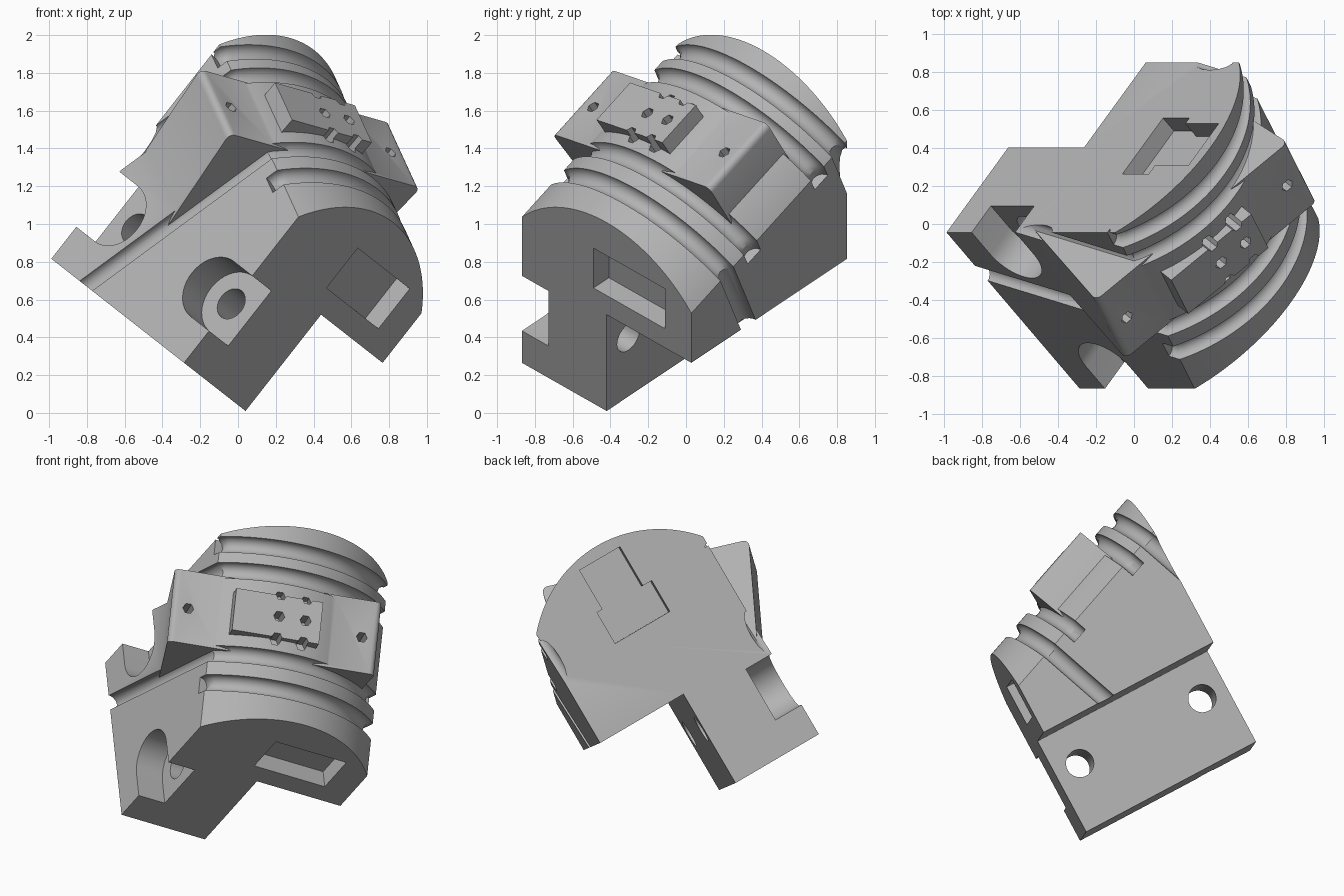
import bpy, bmesh, math
from mathutils import Matrix, Vector

if "Cube" in bpy.data.objects:
    bpy.data.objects.remove(bpy.data.objects["Cube"])

grey = bpy.data.materials.new("plain grey")
grey.use_nodes = True
grey.diffuse_color = (0.45, 0.45, 0.45, 1)
grey.node_tree.nodes["Principled BSDF"].inputs["Base Color"].default_value = (0.45, 0.45, 0.45, 1)

# Part frame: x across the body, y up the body, z along its length
LENGTH, RADIUS, HALF, RISE = 1.215, 0.83, 0.61, 0.46
TILT = math.atan2(RISE, LENGTH)
ARC = math.asin(HALF / RADIUS)
STRAIGHT = Matrix.Identity(4)
ACROSS = Matrix(((0, 0, 1, 0), (1, 0, 0, 0), (0, 1, 0, 0), (0, 0, 0, 1)))
BARREL = Matrix.Rotation(-TILT, 4, "X") @ Matrix.Translation((0, 0.355, 0))
SADDLE = BARREL @ Matrix.Rotation(math.radians(-18.5), 4, "Z")
HOLES = SADDLE @ Matrix(((1, 0, 0, 0), (0, 0, 1, 0), (0, 1, 0, 0), (0, 0, 0, 1)))


def finish(bm, name):
    bmesh.ops.recalc_face_normals(bm, faces=bm.faces)
    mesh = bpy.data.meshes.new(name)
    bm.to_mesh(mesh)
    bm.free()
    ob = bpy.data.objects.new(name, mesh)
    bpy.context.collection.objects.link(ob)
    return ob


def prism(name, points, low, high, frame=STRAIGHT, lift=None, round_above=None):
    """Extrude a profile; lift(y) moves the far end, round_above rounds high edges."""
    bm = bmesh.new()
    a = [bm.verts.new((x, y, low)) for x, y in points]
    b = [bm.verts.new((x, y + (lift(y) if lift else 0), high)) for x, y in points]
    bm.faces.new(a)
    bm.faces.new(b)
    for i in range(len(a)):
        j = (i + 1) % len(a)
        bm.faces.new((a[i], a[j], b[j], b[i]))
    if round_above is not None:
        edges = [e for e in bm.edges if abs(e.verts[0].co.z - e.verts[1].co.z) > 0.1
                 and e.verts[0].co.y > round_above]
        bmesh.ops.bevel(bm, geom=edges, offset=0.04, segments=5, affect="EDGES", profile=0.5)
    bm.transform(frame)
    return finish(bm, name)


def circle(x, y, r, sides=32):
    return [(x + r * math.cos(math.tau * i / sides), y + r * math.sin(math.tau * i / sides))
            for i in range(sides)]


def box(x0, x1, y0, y1):
    return [(x0, y0), (x1, y0), (x1, y1), (x0, y1)]


def combine(target, tool, operation):
    mod = target.modifiers.new("combine", "BOOLEAN")
    mod.operation, mod.solver, mod.object = operation, "EXACT", tool
    bpy.context.view_layer.update()
    graph = bpy.context.evaluated_depsgraph_get()
    mesh = bpy.data.meshes.new_from_object(target.evaluated_get(graph))
    target.modifiers.clear()
    target.data = mesh
    bpy.data.objects.remove(tool)


def cut(target, tool):
    combine(target, tool, "DIFFERENCE")


def groove(along, left_end, right_end, r=0.055, sides=14):
    """A round cord that wraps the barrel and runs down both flat sides."""
    shoulder = RADIUS * math.cos(ARC)
    path = [Vector((HALF, left_end)), Vector((HALF, shoulder - 0.02))]
    path += [Vector((RADIUS * math.sin(t), RADIUS * math.cos(t)))
             for t in (ARC * (1 - i / 20) for i in range(1, 40))]
    path += [Vector((-HALF, shoulder - 0.02)), Vector((-HALF, right_end))]
    bm = bmesh.new()
    rings = []
    for i, p in enumerate(path):
        d = (path[min(i + 1, len(path) - 1)] - path[max(i - 1, 0)]).normalized()
        n = Vector((d.y, -d.x))
        rings.append([bm.verts.new((p.x + n.x * r * math.cos(a), p.y + n.y * r * math.cos(a),
                                    along + r * math.sin(a)))
                      for a in (math.tau * k / sides for k in range(sides))])
    for a, b in zip(rings, rings[1:]):
        for k in range(sides):
            m = (k + 1) % sides
            bm.faces.new((a[k], a[m], b[m], b[k]))
    bm.faces.new(rings[0])
    bm.faces.new(rings[-1])
    bm.transform(BARREL)
    return finish(bm, "groove_cutter")


# Main body: stepped foot with a leaning half barrel on top
outline = [(0, 0), (HALF, 0)]
for i in range(49):
    t = ARC * (1 - i / 24)
    outline.append((RADIUS * math.sin(t), 0.38 + RADIUS * math.cos(t) / math.cos(TILT)))
outline += [(-HALF, 0.648), (0, 0.648)]
body = prism("clamp_body", outline, 0, LENGTH, lift=lambda y: RISE if y > 0.9 else 0)

# Cable grooves around the barrel: position, left end, right end
for along, left, right in ((0.645, 0.49, -1.5), (0.84, -1.5, 0.48),
                           (1.40, -1.5, 0.48), (1.575, 0.5, -1.5)):
    cut(body, groove(along, left, right))

# Screw holes with round seats open to each end of the foot
for w, end in ((0.17, -1), (LENGTH - 0.17, 1)):
    seat = []
    for i in range(25):
        t = math.pi * i / 24
        seat.append((0.40 + 0.185 * math.cos(t), w - end * 0.185 * math.sin(t)))
    seat += [(0.215, w + end * 0.4), (0.585, w + end * 0.4)]
    cut(body, prism("seat_cutter", seat, 0.42, 1, ACROSS))
    cut(body, prism("screw_cutter", circle(0.40, w, 0.088), -0.2, 0.8, ACROSS))

# Pocket in the front end and T-shaped pocket in the back end
cut(body, prism("front_pocket_cutter", box(-0.42, 0.095, 0.777, 1.045), -0.2, 0.12))
tee = [(-0.21, 1.14), (0.19, 1.14), (0.19, 1.365), (0.125, 1.365),
       (0.125, 1.65), (-0.17, 1.65), (-0.17, 1.365), (-0.21, 1.365)]
cut(body, prism("back_pocket_cutter", tee, LENGTH - 0.1, LENGTH + 0.2))

# Saddle with two flat wings, and the raised sensor plate
wings = [(0.67, 0.745), (0.58, 0.05), (-0.3, 0.15), (-0.64, 0.40), (-0.67, 0.745)]
combine(body, prism("saddle", wings, 0.875, 1.36, SADDLE, round_above=0.7), "UNION")
combine(body, prism("plate", box(-0.27, 0.29, 0.5, 0.875), 0.97, 1.25, SADDLE), "UNION")

# Small hexagonal holes in the wings and the plate
for x in (-0.56, 0.56):
    cut(body, prism("wing_hole_cutter", circle(x, 1.11, 0.035, 6), 0.55, 1.2, HOLES))
for x in (0.0, -0.17):
    for s in (0.965, 1.11, 1.255):
        cut(body, prism("plate_hole_cutter", circle(x, s, 0.036, 6), 0.74, 1.2, HOLES))

# Stand the part in its resting pose
across = Vector((-0.534, -0.735, 0.418)).normalized()
up = Vector((0.617, 0, 0.787)).normalized()
pose = Matrix((across, up, across.cross(up))).transposed().to_4x4()
body.data.transform(Matrix.Translation((0.04, -0.42, 0.01)) @ pose)
body.data.materials.clear()
body.data.materials.append(grey)
for face in body.data.polygons:
    face.material_index = 0
bpy.ops.object.select_all(action="DESELECT")
body.select_set(True)
bpy.context.view_layer.objects.active = body
bpy.ops.object.shade_smooth_by_angle(angle=math.radians(28))
